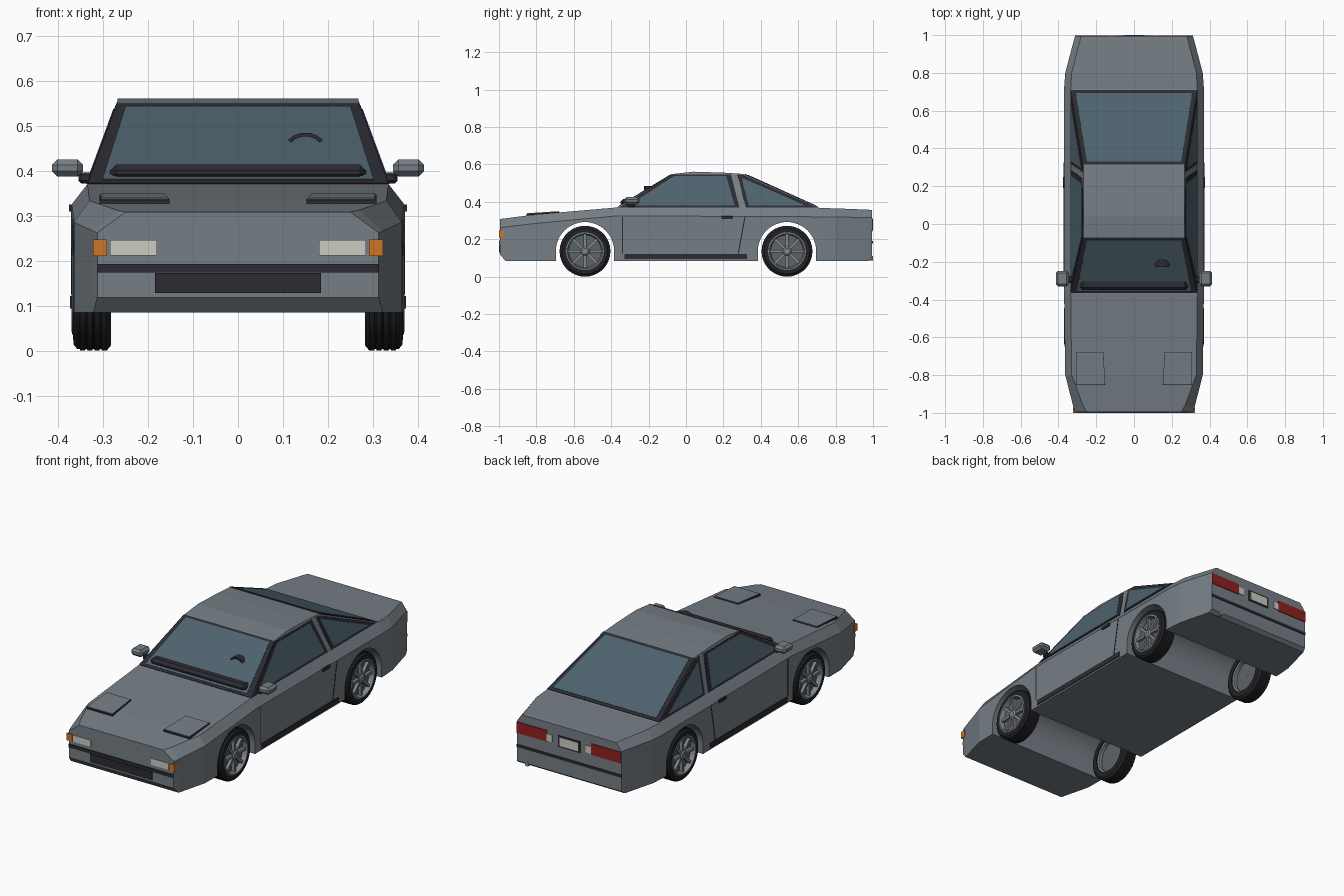
import bpy, bmesh, math
from mathutils import Vector, Matrix

if "Cube" in bpy.data.objects:
    bpy.data.objects.remove(bpy.data.objects["Cube"])


def material(name, rgb):
    m = bpy.data.materials.new(name)
    m.diffuse_color = (*rgb, 1)
    m.use_nodes = True
    m.node_tree.nodes["Principled BSDF"].inputs["Base Color"].default_value = m.diffuse_color
    return m


GREY = material("body_grey", (0.18, 0.21, 0.235))
GLASS = material("blue_glass", (0.075, 0.125, 0.155))
TRIM = material("dark_trim", (0.024, 0.024, 0.032))
TYRE = material("tyre_black", (0.016, 0.016, 0.019))
RIM = material("rim_grey", (0.21, 0.24, 0.265))
DISH = material("rim_dark_grey", (0.11, 0.125, 0.14))
LAMP = material("lamp_white", (0.6, 0.61, 0.54))
AMBER = material("amber", (0.62, 0.18, 0.02))
RED = material("tail_red", (0.28, 0.014, 0.014))


def finish(name, bm, mat, smooth=False):
    bmesh.ops.recalc_face_normals(bm, faces=bm.faces[:])
    me = bpy.data.meshes.new(name)
    bm.to_mesh(me)
    bm.free()
    me.materials.append(mat)
    ob = bpy.data.objects.new(name, me)
    bpy.context.collection.objects.link(ob)
    if smooth:
        bpy.ops.object.select_all(action='DESELECT')
        ob.select_set(True)
        bpy.context.view_layer.objects.active = ob
        bpy.ops.object.shade_smooth_by_angle(angle=math.radians(35))
    return ob


def mirror(ob):
    mod = ob.modifiers.new("mirror", 'MIRROR')
    mod.use_bisect_axis[0] = False
    mod.use_mirror_merge = False
    return ob


def loft(name, rings, mat):
    bm = bmesh.new()
    vs = [[bm.verts.new(p) for p in r] for r in rings]
    n = len(vs[0])
    for a, b in zip(vs, vs[1:]):
        for i in range(n):
            bm.faces.new((a[i], a[(i + 1) % n], b[(i + 1) % n], b[i]))
    bm.faces.new(vs[0])
    bm.faces.new(vs[-1])
    return finish(name, bm, mat)


def plate(name, pts, t, mat, both=False):
    """Thin flat panel centred on the outline, half thickness t."""
    p = [Vector(q) for q in pts]
    n = (p[1] - p[0]).cross(p[2] - p[0]).normalized() * t
    ob = loft(name, [[q - n for q in p], [q + n for q in p]], mat)
    return mirror(ob) if both else ob


def box(name, x, y, z, mat, both=False, bevel=0):
    bm = bmesh.new()
    bmesh.ops.create_cube(bm, size=1)
    for v in bm.verts:
        v.co = [(a[0] + a[1]) / 2 + c * (a[1] - a[0]) for a, c in zip((x, y, z), v.co)]
    if bevel:
        bmesh.ops.bevel(bm, geom=bm.edges[:], offset=bevel, segments=1, affect='EDGES')
    ob = finish(name, bm, mat)
    return mirror(ob) if both else ob


def lathe(name, prof, y, z, mat, seg=36):
    """Spin closed (x, radius) profile about the axle."""
    rings = []
    for k in range(seg + 1):
        a = 2 * math.pi * k / seg
        rings.append([(px, y + r * math.cos(a), z + r * math.sin(a)) for px, r in prof])
    bm = bmesh.new()
    vs = [[bm.verts.new(p) for p in r] for r in rings[:-1]]
    n = len(prof)
    for k in range(seg):
        a, b = vs[k], vs[(k + 1) % seg]
        for i in range(n):
            bm.faces.new((a[i], a[(i + 1) % n], b[(i + 1) % n], b[i]))
    return mirror(finish(name, bm, mat, True))


# Lower body: y, side width, deck width, bottom z, shoulder z, deck z
stations = [(-.995, .313, .25, .118, .262, .308), (-.965, .322, .268, .085, .266, .312),
            (-.8, .364, .33, .085, .285, .333), (-.37, .37, .335, .085, .325, .37),
            (.72, .37, .335, .085, .32, .367), (.8, .364, .33, .085, .319, .365),
            (.975, .318, .285, .085, .316, .358), (.995, .312, .28, .1, .315, .356)]
rings = []
for y, w, d, zb, zs, zt in stations:
    half = [(w, zb), (w, zs), (d, zt)]
    rings.append([(x, y, z) for x, z in half] + [(-x, y, z) for x, z in reversed(half)])
body = loft("body", rings, GREY)

# Wheel arch tunnels
AXLES, WZ = (-.54, .54), .136
for y in AXLES:
    arc = [(y + .156 * math.cos(math.pi * k / 24), WZ + .156 * math.sin(math.pi * k / 24))
           for k in range(25)]
    arc += [(y - .156, .02), (y + .156, .02)]
    cut = loft("arch_cutter", [[(x, a, b) for a, b in arc] for x in (-.5, .5)], GREY)
    cut.hide_render = True
    cut.hide_viewport = True
    m = body.modifiers.new("arch", 'BOOLEAN')
    m.operation, m.object, m.solver = 'DIFFERENCE', cut, 'EXACT'

# Cabin shell with a slightly crowned roof
ZB, ZR = .362, .549


def side_x(z):
    return .337 - (z - ZB) * .069 / (ZR - ZB)


def screen(x, z):
    return (x, -.378 + (z - ZB) * .308 / (ZR - ZB), z)


def rear(x, z):
    return (x, .725 - (z - ZB) * .415 / (ZR - ZB), z)


prof = [(-.378, ZB), (-.07, ZR), (.04, .561), (.2, .556), (.31, ZR), (.725, ZB)]
loft("cabin", [[(s * side_x(min(z, ZR)), y, z) for y, z in prof] for s in (-1, 1)], GREY)

# Windscreen, rear window: dark frame and glass
for nm, f, top, low in (("windscreen", screen, .25, .302), ("rear_window", rear, .25, .308)):
    plate(nm + "_frame", [f(-.334, .37), f(.334, .37), f(.27, .547), f(-.27, .547)], .003, TRIM)
    plate(nm + "_glass", [f(-low, .377), f(low, .377), f(top, .54), f(-top, .54)], .0048, GLASS)

# Side windows
for nm, yz, t, m in (
        ("door_window_frame", [(-.355, .37), (.285, .37), (.24, .545), (-.072, .545)], .003, TRIM),
        ("door_window_glass", [(-.305, .38), (.26, .38), (.215, .536), (-.064, .536)], .0048, GLASS),
        ("quarter_frame", [(.32, .37), (.7, .37), (.31, .541), (.275, .545)], .003, TRIM),
        ("quarter_glass", [(.335, .38), (.635, .38), (.315, .52), (.297, .526)], .0048, GLASS)):
    plate(nm, [(side_x(z), y, z) for y, z in yz], t, m, True)

# Dashboard bar and wheel rim showing at the windscreen
box("dashboard", (-.285, .285), (-.35, -.29), (.378, .414), TRIM, bevel=.014)
arc = [(.15 + r * math.cos(a), .44 + r * math.sin(a) * s)
       for r, s, order in ((.05, .9, 1), (.042, .86, -1))
       for a in [math.radians(40 + 20 * k) for k in range(6)][::order]]
loft("steering_wheel", [[(x, y, z) for x, z in arc] for y in (-.225, -.185)], TRIM)

# Mirrors
box("mirror", (.345, .414), (-.33, -.248), (.387, .425), GREY, True, .012)
box("mirror_arm", (.315, .355), (-.31, -.275), (.372, .396), TRIM, True, .006)

# Nose: bumper strip, grille, lamps
box("front_bumper_strip", (-.312, .312), (-1, -.975), (.174, .192), TRIM)
box("grille", (-.185, .185), (-.999, -.985), (.128, .172), TRIM)
box("front_lamp", (.18, .285), (-.999, -.985), (.211, .246), LAMP, True)
box("indicator", (.291, .322), (-1, -.972), (.21, .247), AMBER, True)


# Hood panels with dark edges
def hood(x, y, lift):
    return (x, y, .333 + (y + .8) * .0865 + lift)


for nm, e, lift, t, m in (("hood_panel_edge", .003, .003, .004, TRIM),
                          ("hood_panel", 0, .008, .0025, GREY)):
    plate(nm, [hood(.155 - e, -.85 - e, lift), hood(.305 + e, -.85 - e, lift),
               hood(.305 + e, -.68 + e, lift - .004), hood(.165 - e, -.68 + e, lift - .004)],
          t, m, True)

# Tail: lights, number plate blank, strip, exhaust
box("tail_light", (.132, .311), (.985, .999), (.252, .312), RED, True)
box("reverse_light", (.1, .132), (.985, .999), (.257, .295), LAMP, True)
box("plate_frame", (-.066, .066), (.985, .998), (.242, .304), TRIM)
box("plate_blank", (-.055, .055), (.985, 1), (.25, .296), LAMP)
box("rear_bumper_strip", (-.313, .313), (.98, .999), (.176, .19), TRIM)
bm = bmesh.new()
bmesh.ops.create_cone(bm, cap_ends=True, segments=12, radius1=.012, radius2=.012, depth=.06,
                      matrix=Matrix.Translation((.25, .969, .098)) @ Matrix.Rotation(math.pi / 2, 4, 'X'))
finish("exhaust", bm, RIM, True)

# Doors: seams, handle, sill
S = .37
plate("door_seam_front", [(S, -.343, .125), (S, -.337, .125), (S, -.337, .32), (S, -.343, .32)], .0015, TRIM, True)
plate("door_seam_rear", [(S, .277, .125), (S, .283, .125), (S, .318, .32), (S, .312, .32)], .0015, TRIM, True)
box("door_handle", (.36, .376), (.19, .25), (.309, .325), TRIM, True)
box("sill", (.36, .374), (-.33, .325), (.094, .121), TRIM, True)

# Wheels
for y, end in zip(AXLES, ("front", "rear")):
    tread = []
    for k in range(4):
        c = .298 + k * .016
        tread += [(c - .006, .136), (c + .005, .136), (c + .006, .132), (c + .009, .132)]
    lathe(end + "_tyre", [(.282, .096), (.282, .124)] + tread +
          [(.358, .132), (.366, .122), (.367, .1), (.35, .095)], y, WZ, TYRE)
    lathe(end + "_rim", [(.286, .098), (.368, .101), (.37, .094), (.348, .087), (.29, .087)], y, WZ, RIM)
    lathe(end + "_dish", [(.31, .001), (.31, .09), (.345, .09), (.345, .001)], y, WZ, DISH)
    lathe(end + "_hub", [(.32, .001), (.32, .024), (.362, .024), (.368, .016), (.368, .001)], y, WZ, RIM, 16)
    bm = bmesh.new()
    for k in range(8):
        mat = (Matrix.Translation((.352, y, WZ)) @ Matrix.Rotation(math.pi * k / 4, 4, 'X')
               @ Matrix.Translation((0, .055, 0)) @ Matrix.Diagonal((.018, .074, .014, 1)))
        bmesh.ops.create_cube(bm, size=1, matrix=mat)
    mirror(finish(end + "_spokes", bm, RIM))
